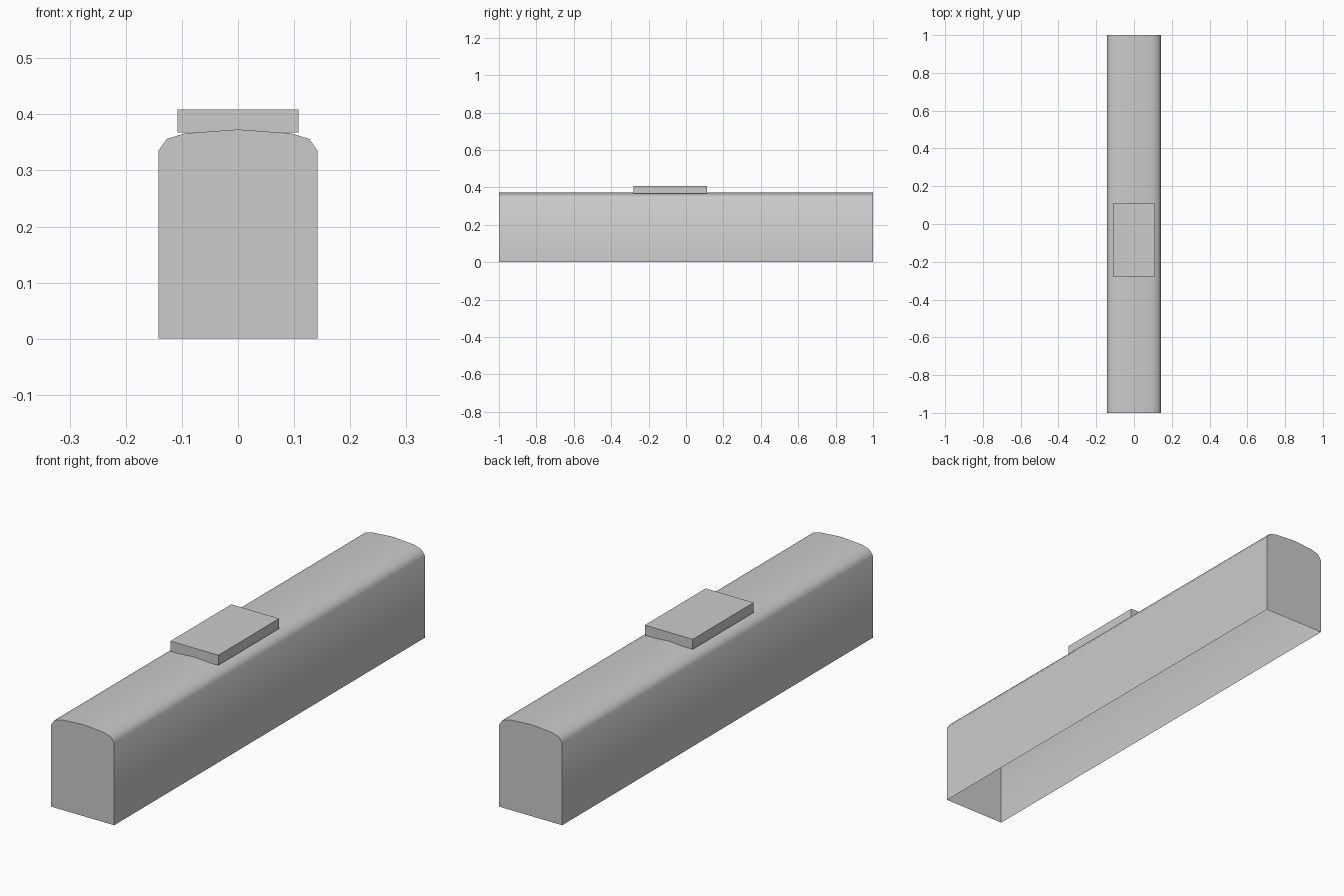
import bpy
import bmesh
import math

if "Cube" in bpy.data.objects:
    bpy.data.objects.remove(bpy.data.objects["Cube"])


def finish(name, bm, angle):
    mesh = bpy.data.meshes.new(name)
    bm.to_mesh(mesh)
    bm.free()
    obj = bpy.data.objects.new(name, mesh)
    bpy.context.collection.objects.link(obj)
    bpy.ops.object.select_all(action='DESELECT')
    obj.select_set(True)
    bpy.context.view_layer.objects.active = obj
    if angle:
        bpy.ops.object.shade_smooth_by_angle(angle=math.radians(angle))
    return obj


def open_shell(name, half, y0, y1, angle=0):
    """Extrude a mirrored half profile along y, with end caps and an open bottom."""
    profile = half + [(-x, z) for x, z in reversed(half) if x > 0]
    bm = bmesh.new()
    front = [bm.verts.new((x, y0, z)) for x, z in profile]
    back = [bm.verts.new((x, y1, z)) for x, z in profile]
    bm.faces.new(front)
    bm.faces.new(back[::-1])
    for i in range(len(profile) - 1):
        bm.faces.new((front[i + 1], front[i], back[i], back[i + 1]))
    # counter-clockwise profile seen from the front gives outward normals
    return finish(name, bm, angle)


# Carriage body: straight sides, rounded shoulders, shallow arched roof
open_shell("carriage_body",
           [(0.142, 0), (0.142, 0.335), (0.127, 0.356), (0.095, 0.366), (0, 0.373)],
           -1.0, 1.0, 50)

# Flat equipment box sitting on the roof, slightly off centre
open_shell("roof_box", [(0.108, 0.368), (0.108, 0.409)], -0.281, 0.111)
